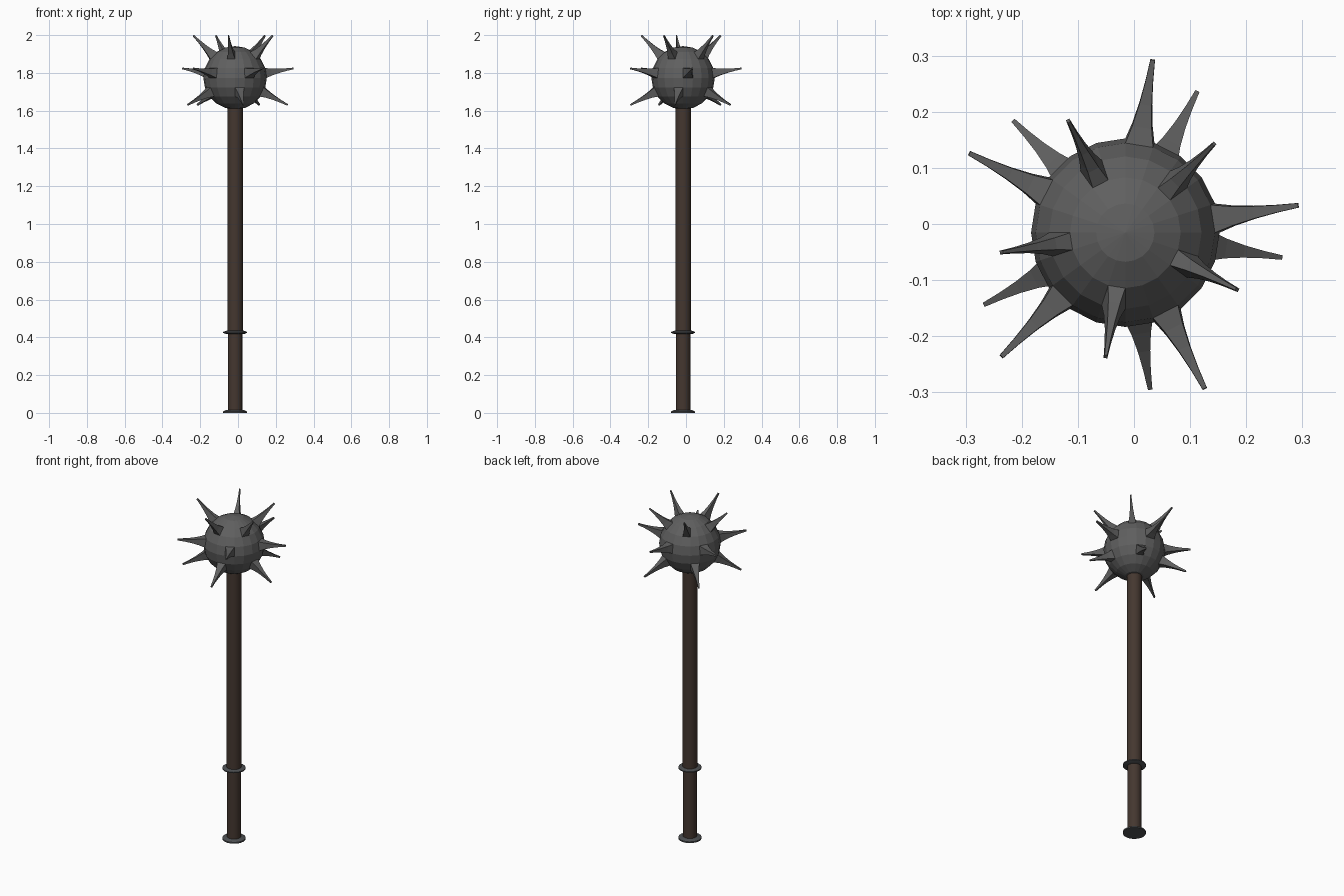
import bpy, bmesh, math
from mathutils import Vector

if "Cube" in bpy.data.objects:
    bpy.data.objects.remove(bpy.data.objects["Cube"])

CX = CY = -0.0155
HEAD_Z, R = 1.774, 0.168


def material(name, rgb):
    m = bpy.data.materials.new(name)
    m.diffuse_color = (*rgb, 1)
    m.use_nodes = True
    m.node_tree.nodes["Principled BSDF"].inputs["Base Color"].default_value = m.diffuse_color
    return m


iron = material("iron grey", (0.115, 0.115, 0.115))
wood = material("dark brown wood", (0.058, 0.038, 0.029))
steel = material("dark steel", (0.075, 0.08, 0.085))


def add_object(name, bm, mat, z=0):
    bmesh.ops.recalc_face_normals(bm, faces=bm.faces)
    me = bpy.data.meshes.new(name)
    bm.to_mesh(me)
    bm.free()
    me.materials.append(mat)
    ob = bpy.data.objects.new(name, me)
    ob.location = (CX, CY, z)
    bpy.context.collection.objects.link(ob)
    return ob


def lathe(name, profile, mat, sides=24):
    # closed solid of revolution from (radius, z) points
    bm = bmesh.new()
    rings = [[bm.verts.new((r * math.cos(2 * math.pi * i / sides),
                            r * math.sin(2 * math.pi * i / sides), z))
              for i in range(sides)] for r, z in profile]
    for a, b in zip(rings, rings[1:]):
        for i in range(sides):
            j = (i + 1) % sides
            bm.faces.new((a[i], a[j], b[j], b[i]))
    bm.faces.new(rings[0])
    bm.faces.new(rings[-1])
    ob = add_object(name, bm, mat)
    bpy.context.view_layer.objects.active = ob
    ob.select_set(True)
    bpy.ops.object.shade_smooth_by_angle(angle=math.radians(30))
    ob.select_set(False)


# spiked head: faceted ball whose faces are drawn out into tapered spikes
bm = bmesh.new()
bmesh.ops.create_uvsphere(bm, u_segments=20, v_segments=10, radius=R)
targets = []
for elev, start in ((45, 45), (9, 9), (-27, 63)):
    e = math.radians(elev)
    for k in range(5):
        a = math.radians(start + 72 * k)
        d = Vector((math.cos(e) * math.cos(a), math.cos(e) * math.sin(a), math.sin(e)))
        f = max(bm.faces, key=lambda f: f.calc_center_median().normalized().dot(d))
        targets.append((f, d))
for face, d in targets:
    base = face.calc_center_median()
    offsets = [v.co - base for v in face.verts]
    for dist, s in ((0.195, 0.70), (0.235, 0.44), (0.275, 0.27), (0.316, 0.16)):
        new = bmesh.ops.extrude_discrete_faces(bm, faces=[face])["faces"][0]
        for v, o in zip(new.verts, offsets):
            v.co = d * dist + o * s
        face = new
add_object("spiked_head", bm, iron, HEAD_Z)

# shaft and slightly slimmer grip
lathe("shaft", [(0.041, 0.425), (0.041, 1.64)], wood)
lathe("grip", [(0.038, 0.008), (0.038, 0.425)], wood)

# guard ring and pommel disc
lathe("guard_ring", [(0.046, 0.417), (0.063, 0.423), (0.063, 0.429), (0.046, 0.435)], steel)
lathe("pommel_disc", [(0.063, 0.0), (0.063, 0.008), (0.046, 0.016)], steel)
